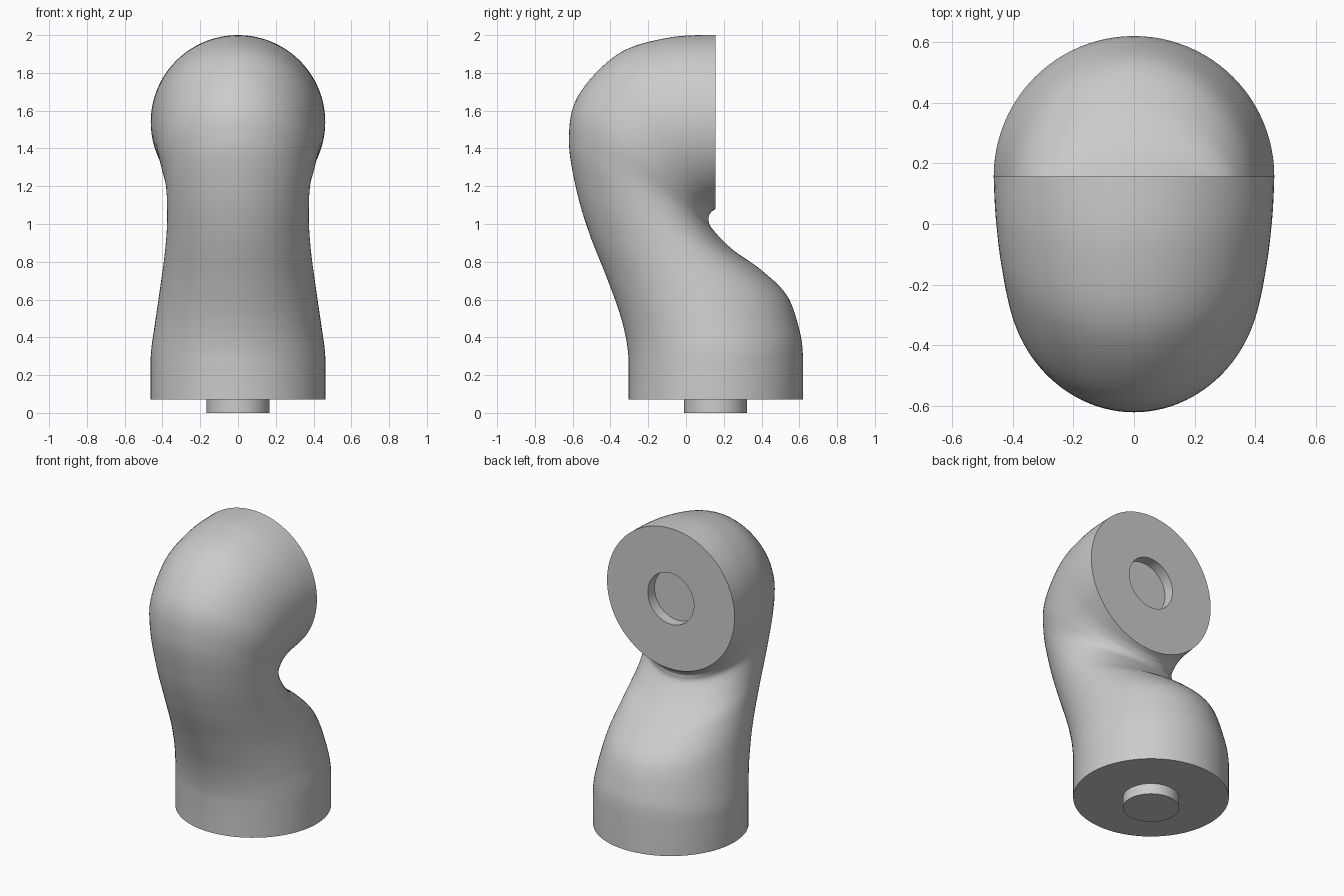
import bpy, bmesh, math
from mathutils import Vector

cube = bpy.data.objects.get("Cube")
if cube:
    bpy.data.objects.remove(cube, do_unlink=True)

SIDES, STEPS = 96, 8
AXIS_Y, BASE_Z, SOCKET_Z, PIN_R, PIN_D = 0.157, 0.07, 1.54, 0.167, 0.07

grey = bpy.data.materials.new("plain grey")
grey.use_nodes = True
grey.diffuse_color = (0.6, 0.6, 0.6, 1)
grey.node_tree.nodes["Principled BSDF"].inputs["Base Color"].default_value = grey.diffuse_color

# Sections: front y, front z, back y, back z, half width
sections = [Vector(s) for s in (
    (-0.305, 0.30, 0.619, 0.30, 0.462),
    (-0.34, 0.49, 0.60, 0.44, 0.441),
    (-0.415, 0.705, 0.535, 0.62, 0.412),
    (-0.51, 0.945, 0.40, 0.755, 0.387),
    (-0.58, 1.18, 0.24, 0.87, 0.375),
    (-0.62, 1.45, 0.135, 0.98, 0.382),
    (-0.57, 1.68, 0.12, 1.03, 0.412),
    (-0.36, 1.90, 0.125, 1.05, 0.438),
    (-0.10, 1.985, 0.135, 1.065, 0.455),
    (0.157, 2.0, 0.157, 1.08, 0.462))]
base = Vector((-0.305, BASE_Z, 0.619, BASE_Z, 0.462))
beyond = Vector((0.414, 1.985, 0.18, 1.10, 0.462))


def blend(a, b, c, d, t):
    """Smooth curve through b and c."""
    return 0.5 * (2 * b + (c - a) * t + (2 * a - 5 * b + 4 * c - d) * t * t
                  + (3 * b - a - 3 * c + d) * t ** 3)


def ring(bm, s):
    front, back = Vector((0, s[0], s[1])), Vector((0, s[2], s[3]))
    mid, half = (front + back) / 2, (front - back) / 2
    angles = [math.tau * i / SIDES for i in range(SIDES)]
    return [bm.verts.new(mid + half * math.cos(a) + Vector((s[4] * math.sin(a), 0, 0)))
            for a in angles]


def skin(bm, rings):
    for a, b in zip(rings, rings[1:]):
        for i in range(SIDES):
            j = (i + 1) % SIDES
            bm.faces.new((a[i], a[j], b[j], b[i]))
    bm.faces.new(rings[0])
    bm.faces.new(rings[-1])


def finish(bm, name):
    bmesh.ops.recalc_face_normals(bm, faces=bm.faces)
    mesh = bpy.data.meshes.new(name)
    bm.to_mesh(mesh)
    bm.free()
    mesh.materials.append(grey)
    obj = bpy.data.objects.new(name, mesh)
    bpy.context.collection.objects.link(obj)
    bpy.ops.object.select_all(action="DESELECT")
    obj.select_set(True)
    bpy.context.view_layer.objects.active = obj
    bpy.ops.object.shade_smooth_by_angle(angle=math.radians(35))


# Curved body, ending in a flat face with a round socket
bm = bmesh.new()
path = [base] + sections + [beyond]
rings = [ring(bm, base)]
for k in range(1, len(path) - 2):
    rings += [ring(bm, blend(*path[k - 1:k + 3], n / STEPS)) for n in range(STEPS)]
rings.append(ring(bm, sections[-1]))
for y in (AXIS_Y, AXIS_Y - PIN_D):
    rings.append(ring(bm, (y, SOCKET_Z + PIN_R, y, SOCKET_Z - PIN_R, PIN_R)))
skin(bm, rings)
finish(bm, "arm_link_body")

# Mounting pin under the base
bm = bmesh.new()
skin(bm, [ring(bm, (AXIS_Y - PIN_R, z, AXIS_Y + PIN_R, z, PIN_R))
          for z in (0, BASE_Z + 0.005)])
finish(bm, "mounting_pin")
